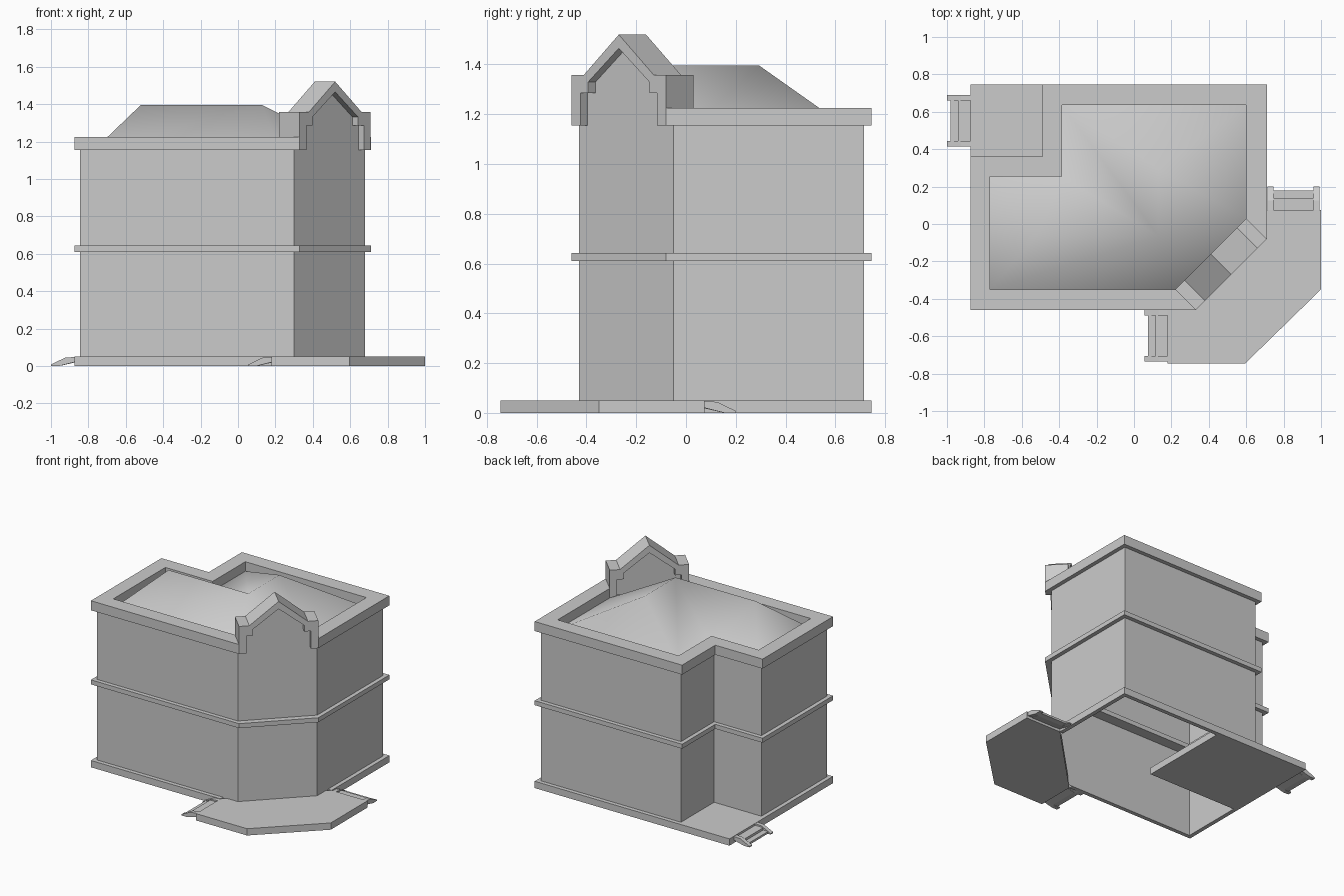
import bpy, bmesh
from mathutils import Matrix, Vector

cube = bpy.data.objects.get("Cube")
if cube:
    bpy.data.objects.remove(cube, do_unlink=True)

grey = bpy.data.materials.new("plain_grey")
grey.use_nodes = True
colour = (0.6, 0.6, 0.6, 1)
grey.diffuse_color = colour
grey.node_tree.nodes["Principled BSDF"].inputs["Base Color"].default_value = colour


def finish(name, bm, smooth=False):
    bmesh.ops.recalc_face_normals(bm, faces=bm.faces)
    for f in bm.faces:
        f.smooth = smooth
    mesh = bpy.data.meshes.new(name)
    bm.to_mesh(mesh)
    bm.free()
    mesh.materials.append(grey)
    obj = bpy.data.objects.new(name, mesh)
    bpy.context.collection.objects.link(obj)
    return obj


def raise_faces(bm, faces, height):
    new = bmesh.ops.extrude_face_region(bm, geom=faces, use_keep_orig=True)["geom"]
    verts = [v for v in new if isinstance(v, bmesh.types.BMVert)]
    bmesh.ops.translate(bm, vec=(0, 0, height), verts=verts)


def prism(name, outline, z0, z1, matrix=Matrix()):
    """Solid with a flat outline, raised along local z."""
    bm = bmesh.new()
    face = bm.faces.new([bm.verts.new((x, y, z0)) for x, y in outline])
    raise_faces(bm, [face], z1 - z0)
    bm.transform(matrix)
    return finish(name, bm)


def band(name, outer, inner, z0, z1, closed=False):
    """Moulding of rectangular section between two matching paths."""
    bm = bmesh.new()
    a = [bm.verts.new((x, y, z0)) for x, y in outer]
    b = [bm.verts.new((x, y, z0)) for x, y in inner]
    n = len(a)
    faces = []
    for i in range(n if closed else n - 1):
        j = (i + 1) % n
        faces.append(bm.faces.new((a[i], a[j], b[j], b[i])))
    raise_faces(bm, faces, z1 - z0)
    return finish(name, bm)


# Matching footprints, from the right end of the corner facade round to its left end
trim_line = [(.71, -.08), (.71, .745), (-.49, .745), (-.49, .36),
             (-.875, .36), (-.875, -.46), (.33, -.46)]
wall_line = [(.68, -.05), (.68, .715), (-.46, .715), (-.46, .33),
             (-.845, .33), (-.845, -.43), (.30, -.43)]
roof_line = [(.60, .03), (.60, .635), (-.385, .635), (-.385, .255),
             (-.77, .255), (-.77, -.35), (.22, -.35)]

# Walls: open shell
bm = bmesh.new()
low = [bm.verts.new((x, y, 0)) for x, y in wall_line]
high = [bm.verts.new((x, y, 1.155)) for x, y in wall_line]
for i in range(len(low)):
    j = (i + 1) % len(low)
    bm.faces.new((low[i], low[j], high[j], high[i]))
finish("walls", bm)

# Mouldings
band("middle_trim", trim_line, roof_line, .61, .643, closed=True)
band("parapet", trim_line, roof_line, 1.155, 1.225)
band("plinth", [(.71, .075)] + trim_line[1:-1] + [(.18, -.46)],
     [(.68, .075)] + wall_line[1:-1] + [(.18, -.43)], 0, .05)

# Hipped roof with an L-shaped ridge
bm = bmesh.new()
e = [bm.verts.new((x, y, 1.155)) for x, y in roof_line]
left, bend, back = [bm.verts.new(p) for p in
                    ((-.52, -.065, 1.395), (.13, -.065, 1.395), (.13, .295, 1.395))]
for f in ((e[0], e[1], back, bend), (e[1], e[2], back), (e[2], e[3], bend, back),
          (e[3], e[4], left, bend), (e[4], e[5], left), (e[5], e[6], bend, left),
          (e[6], e[0], bend)):
    bm.faces.new(f)
finish("roof", bm, smooth=True)

# Corner gable: stepped frame around a recessed panel
along = Vector((1, 1, 0)).normalized()
inward = Vector((-1, 1, 0)).normalized()
up = Vector((0, 0, 1))
facade = Matrix((along, up, inward)).transposed().to_4x4()
facade.translation = (.33, -.46, 0)
width = .537


def mirrored(half):
    peak = (width / 2, half[-1][1])
    return half[:-1] + [peak] + [(width - x, z) for x, z in reversed(half[:-1])]


outer = mirrored([(0, 1.155), (0, 1.358), (.07, 1.358), (.27, 1.52)])
inner = mirrored([(.05, 1.155), (.05, 1.285), (.095, 1.285), (.095, 1.33), (.27, 1.465)])
prism("gable_frame", outer + inner[::-1], 0, .155, facade)
prism("gable_panel", inner, .042, .113, facade)

# Raised porches
prism("corner_porch", [(.18, -.745), (.595, -.745), (1, -.35), (1, .075),
                       (.71, .075), (.18, -.46)], 0, .05)
prism("back_porch", [(-.875, .03), (-.12, .03), (-.12, .745), (-.875, .745)], 0, .05)

# Short stairs: two sloped cheeks with treads between
cheek = [(0, .02), (0, .048), (.05, .044), (.125, .008), (.125, 0), (.08, 0)]
treads = [(0, .018), (0, .035), (.065, .035), (.065, .018),
          (.105, .018), (.105, .003), (.065, .003)]


def stairs(name, centre, out, side):
    m = Matrix((Vector(out), up, Vector(side))).transposed().to_4x4()
    m.translation = centre
    prism(name + "_cheek_a", cheek, -.138, -.108, m)
    prism(name + "_cheek_b", cheek, .108, .138, m)
    prism(name + "_treads", treads, -.108, .108, m)


stairs("left_stairs", (-.875, .553, 0), (-1, 0, 0), (0, 1, 0))
stairs("front_stairs", (.18, -.598, 0), (-1, 0, 0), (0, 1, 0))
stairs("right_stairs", (.853, .075, 0), (0, 1, 0), (1, 0, 0))
